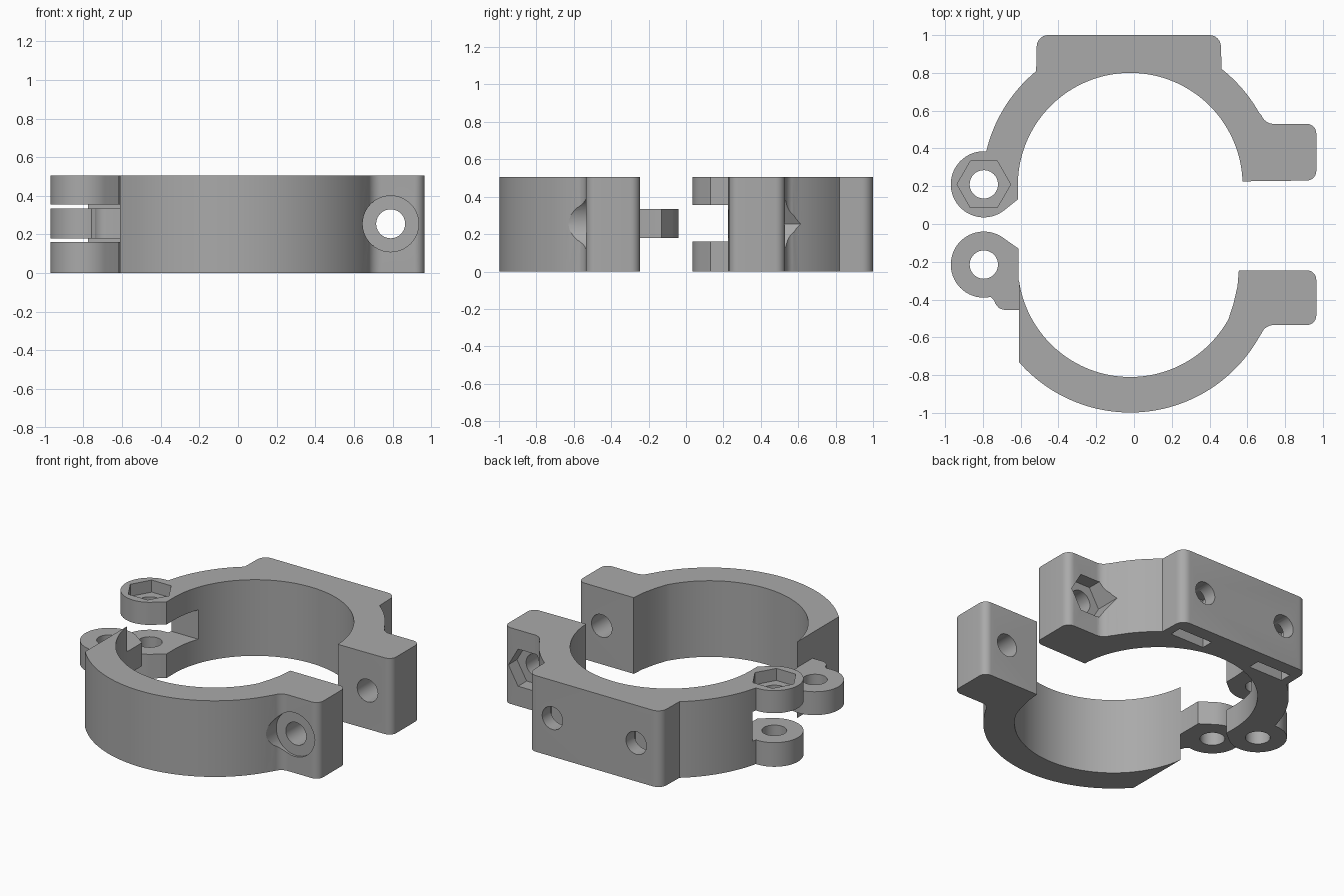
import bpy, bmesh
from math import radians, sin, cos
from mathutils import Matrix, Vector

H = 0.505          # clamp height
MID = 0.255        # height of the screw axes
PIN_X = -0.795
SCREW_X = 0.79

if "Cube" in bpy.data.objects:
    bpy.data.objects.remove(bpy.data.objects["Cube"])

grey = bpy.data.materials.new("plain_grey")
grey.use_nodes = True
colour = (0.40, 0.40, 0.40, 1)
grey.diffuse_color = colour
grey.node_tree.nodes["Principled BSDF"].inputs["Base Color"].default_value = colour


def arc(cx, cy, r, a0, a1, n=8):
    steps = [radians(a0 + (a1 - a0) * i / n) for i in range(n + 1)]
    return [(cx + r * cos(a), cy + r * sin(a)) for a in steps]


def add_object(name, bm):
    bmesh.ops.recalc_face_normals(bm, faces=bm.faces)
    mesh = bpy.data.meshes.new(name)
    bm.to_mesh(mesh)
    bm.free()
    mesh.materials.append(grey)
    ob = bpy.data.objects.new(name, mesh)
    bpy.context.collection.objects.link(ob)
    return ob


def plate(name, points, z0, z1):
    """Extrude a flat outline from z0 to z1."""
    bm = bmesh.new()
    face = bm.faces.new([bm.verts.new((x, y, z0)) for x, y in points])
    new = bmesh.ops.extrude_face_region(bm, geom=[face])["geom"]
    verts = [v for v in new if isinstance(v, bmesh.types.BMVert)]
    bmesh.ops.translate(bm, verts=verts, vec=(0, 0, z1 - z0))
    return add_object(name, bm)


def box(name, lo, hi):
    (x0, y0, z0), (x1, y1, z1) = lo, hi
    return plate(name, [(x0, y0), (x1, y0), (x1, y1), (x0, y1)], z0, z1)


def bore(name, start, end, r, sides=40, turn=0):
    """Prism between two points on a z or y axis."""
    a, b = Vector(start), Vector(end)
    bm = bmesh.new()
    bmesh.ops.create_cone(bm, cap_ends=True, segments=sides, radius1=r,
                          radius2=r, depth=(b - a).length)
    rot = (b - a).to_track_quat('Z', 'Y').to_matrix().to_4x4()
    spin = Matrix.Rotation(radians(turn), 4, 'Z')
    bmesh.ops.transform(bm, verts=bm.verts,
                        matrix=Matrix.Translation((a + b) / 2) @ rot @ spin)
    return add_object(name, bm)


def combine(ob, others, operation):
    for other in others:
        other.hide_render = True
        mod = ob.modifiers.new("combine", 'BOOLEAN')
        mod.object, mod.operation, mod.solver = other, operation, 'EXACT'
    bpy.context.view_layer.update()
    graph = bpy.context.evaluated_depsgraph_get()
    mesh = bpy.data.meshes.new_from_object(ob.evaluated_get(graph))
    ob.modifiers.clear()
    ob.data = mesh
    for other in others:
        bpy.data.objects.remove(other)


# Back half: ring, mounting flange, bolt lug and hinge fork in one outline
CX, BY, R_IN, R_OUT = -0.02, 0.205, 0.595, 0.783
outline = arc(CX, BY, R_IN, 2, 180, 64)
outline += [(-0.615, 0.13)]
outline += arc(PIN_X, 0.21, 0.175, -53, -274, 36)
outline += arc(CX, BY, R_OUT, 167, 129.5, 16)
outline += arc(-0.455, 0.94, 0.06, 180, 90) + arc(0.40, 0.94, 0.06, 90, 0)
outline += arc(CX, BY, R_OUT, 51.8, 29.5, 12)
outline += arc(0.74, 0.60, 0.07, 200, 270)
outline += arc(0.915, 0.48, 0.05, 90, 0) + arc(0.915, 0.28, 0.05, 0, -90)
back = plate("back_clamp_half", outline, 0, H)

cutters = [
    box("fork_gap", (-1.1, -0.1, 0.16), (-0.45, 0.41, 0.355)),
    bore("pin_hole", (PIN_X, 0.21, -0.1), (PIN_X, 0.21, 0.7), 0.075),
    bore("pin_nut_recess", (PIN_X, 0.21, 0.425), (PIN_X, 0.21, 0.7), 0.142, 6, 30),
    bore("lug_hole", (SCREW_X, 0.1, MID), (SCREW_X, 0.8, MID), 0.075),
    bore("lug_nut_recess", (SCREW_X, 0.44, MID), (SCREW_X, 0.74, MID), 0.142, 6, 30),
]
# Flange screw holes with nut slots open at the bottom
for x in (-0.335, 0.28):
    cutters.append(bore("flange_hole", (x, 0.79, MID), (x, 1.1, MID), 0.075))
    w = 0.125
    slot = box("nut_slot", (x - w, 0.83, -0.1), (x + w, 0.91, MID + 0.07))
    cutters.append(slot)
combine(back, cutters, 'DIFFERENCE')

# Front half: ring and bolt lug
FY = -0.215
outline = [(0.555, -0.245), (0.548, -0.33), (0.527, -0.42)]
outline += arc(CX, FY, R_IN, -29, -172.6, 56)
outline += arc(CX, FY, R_OUT, -138.9, -29.5, 48)
outline += arc(0.74, -0.605, 0.07, 160, 90)
outline += arc(0.915, -0.485, 0.05, -90, 0) + arc(0.915, -0.295, 0.05, 0, 90)
front = plate("front_clamp_half", outline, 0, H)

# Hinge tongue that fits in the fork
outline = arc(PIN_X, FY, 0.175, 53, 282, 36)
outline += arc(-0.68, -0.395, 0.06, 190, 270, 6)
outline += [(-0.575, -0.455), (-0.592, -0.39), (-0.612, -0.29), (-0.612, -0.13)]
tongue = plate("hinge_tongue", outline, 0.18, 0.335)
combine(front, [tongue], 'UNION')

combine(front, [
    bore("tongue_hole", (PIN_X, FY, 0), (PIN_X, FY, 0.6), 0.075),
    bore("lug_hole", (SCREW_X, -0.8, MID), (SCREW_X, -0.1, MID), 0.075),
    bore("screw_head_recess", (SCREW_X, -0.8, MID), (SCREW_X, -0.52, MID), 0.145),
], 'DIFFERENCE')

# Smooth curved walls, crisp edges
for ob in bpy.context.view_layer.objects:
    ob.select_set(ob in (back, front))
bpy.context.view_layer.objects.active = back
bpy.ops.object.shade_smooth_by_angle(angle=radians(25))
